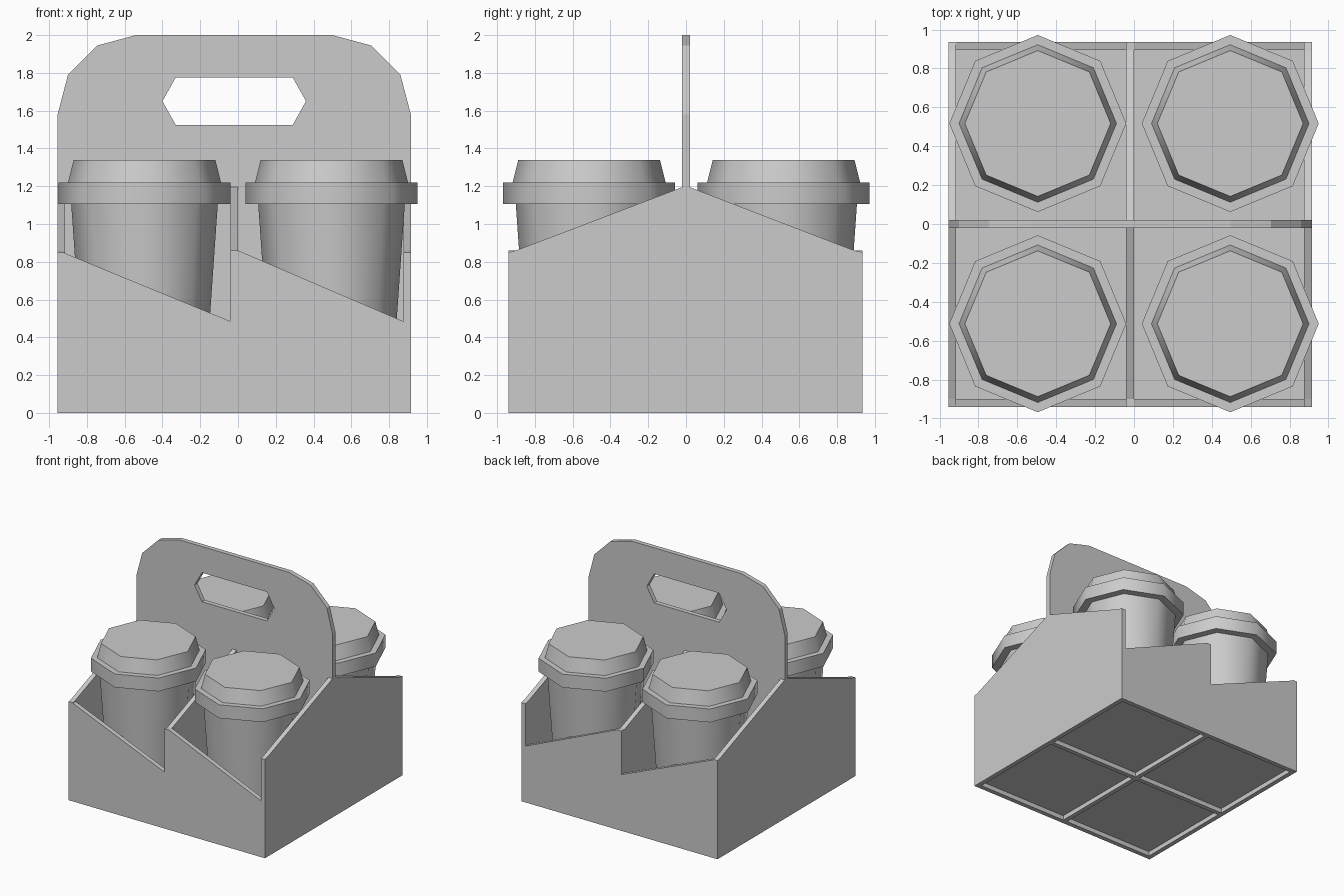
import bpy, bmesh, math
from mathutils import Matrix

if "Cube" in bpy.data.objects:
    bpy.data.objects.remove(bpy.data.objects["Cube"])

T = 0.02                       # half board thickness
L, R = -0.955, 0.915           # outer x limits of the box
YF, YB = -0.94, 0.935          # outer y limits of the box


def board(name, outlines, plane, at):
    """Flat board of thickness 2T from outlines (extra outlines are holes)."""
    cu = bpy.data.curves.new(name, 'CURVE')
    cu.dimensions = '2D'
    cu.fill_mode = 'BOTH'
    cu.extrude = T
    for pts in outlines:
        sp = cu.splines.new('POLY')
        sp.points.add(len(pts) - 1)
        for p, (a, b) in zip(sp.points, pts):
            p.co = (a, b, 0, 1)
        sp.use_cyclic_u = True
        sp.use_smooth = False
    ob = bpy.data.objects.new(name, cu)
    bpy.context.collection.objects.link(ob)
    rot = Matrix.Rotation(math.pi / 2, 4, 'X')
    if plane == 'YZ':
        rot = Matrix.Rotation(math.pi / 2, 4, 'Z') @ rot
    loc = (0, at, 0) if plane == 'XZ' else (at, 0, 0)
    ob.matrix_world = Matrix.Translation(loc) @ rot
    bpy.ops.object.select_all(action='DESELECT')
    ob.select_set(True)
    bpy.context.view_layer.objects.active = ob
    bpy.ops.object.convert(target='MESH')
    return bpy.context.object


def cup(name, x, y):
    """Eight-sided cup with lid, lathed from a (radius, z) profile."""
    prof = [(0.315, 0.06), (0.388, 1.105), (0.455, 1.105), (0.455, 1.22),
            (0.405, 1.22), (0.375, 1.34)]
    bm = bmesh.new()
    n = 8
    rings = [[bm.verts.new((r * math.cos(i * math.tau / n), r * math.sin(i * math.tau / n), z))
              for i in range(n)] for r, z in prof]
    for lo, hi in zip(rings, rings[1:]):
        for i in range(n):
            j = (i + 1) % n
            bm.faces.new((lo[i], lo[j], hi[j], hi[i]))
    bm.faces.new(rings[0][::-1])
    bm.faces.new(rings[-1])
    me = bpy.data.meshes.new(name)
    bm.to_mesh(me)
    bm.free()
    ob = bpy.data.objects.new(name, me)
    ob.location = (x, y, 0)
    bpy.context.collection.objects.link(ob)
    bpy.ops.object.select_all(action='DESELECT')
    ob.select_set(True)
    bpy.context.view_layer.objects.active = ob
    bpy.ops.object.shade_smooth_by_angle(angle=math.radians(50))


# Handle board with grip hole
handle = [(L, 0), (R, 0), (R, 1.58), (0.86, 1.79), (0.705, 1.945), (0.5, 2.0),
          (-0.54, 2.0), (-0.745, 1.945), (-0.9, 1.79), (L, 1.58)]
grip = [(-0.4, 1.65), (-0.33, 1.775), (0.29, 1.775), (0.36, 1.65), (0.29, 1.525), (-0.33, 1.525)]
board("handle_board", [handle, grip], 'XZ', 0)

# Side walls and centre divider share one gabled profile
gable = [(YF, 0), (YB, 0), (YB, 0.85), (0.89, 0.86), (0.02, 1.195), (-0.02, 1.195),
         (-0.9, 0.86), (YF, 0.85)]
for name, x in (("left_wall", L + T), ("centre_divider", -T), ("right_wall", R - T)):
    board(name, [gable], 'YZ', x)

# Front and back walls with two sloping cut-outs
saw = [(L, 0), (R, 0), (R, 0.85), (0.875, 0.85), (0.875, 0.485), (0, 0.86), (-0.04, 0.86),
       (-0.04, 0.485), (-0.915, 0.845), (L, 0.845)]
board("front_wall", [saw], 'XZ', YF + T)
board("back_wall", [saw], 'XZ', YB - T)

# Floor, slightly raised
bpy.ops.mesh.primitive_cube_add(size=1, location=((L + R) / 2, (YF + YB) / 2, 0.05))
floor = bpy.context.object
floor.name = "floor"
floor.scale = (R - L - 0.06, YB - YF - 0.06, 0.02)

# Four cups
for sx, xn in ((-1, "left"), (1, "right")):
    for sy, yn in ((-1, "front"), (1, "back")):
        cup(f"cup_{yn}_{xn}", sx * 0.495, sy * 0.515 + 0.002)
